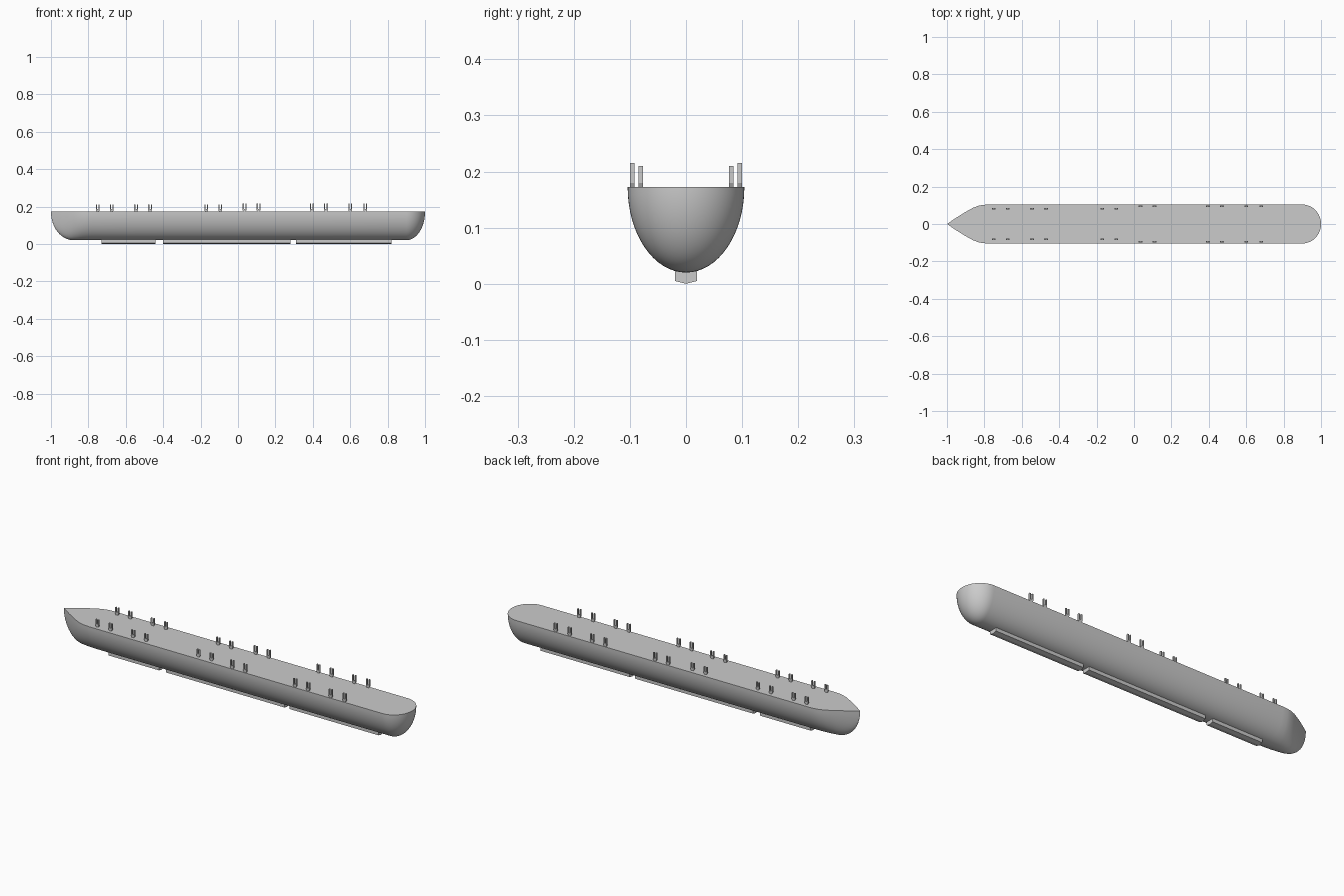
import bpy, bmesh, math

if "Cube" in bpy.data.objects:
    bpy.data.objects.remove(bpy.data.objects["Cube"])

grey = bpy.data.materials.new("light_grey")
grey.diffuse_color = (0.6, 0.6, 0.6, 1)
grey.use_nodes = True
grey.node_tree.nodes["Principled BSDF"].inputs["Base Color"].default_value = grey.diffuse_color


def finish(bm, name, angle=None):
    """Turn a bmesh into a named object."""
    bmesh.ops.recalc_face_normals(bm, faces=bm.faces[:])
    mesh = bpy.data.meshes.new(name)
    bm.to_mesh(mesh)
    bm.free()
    mesh.materials.append(grey)
    ob = bpy.data.objects.new(name, mesh)
    bpy.context.collection.objects.link(ob)
    if angle:
        bpy.ops.object.select_all(action='DESELECT')
        ob.select_set(True)
        bpy.context.view_layer.objects.active = ob
        bpy.ops.object.shade_smooth_by_angle(angle=math.radians(angle))
    return ob


def prism(name, outline, offset):
    """Extrude a closed outline of 3D points along an offset."""
    bm = bmesh.new()
    face = bm.faces.new([bm.verts.new(p) for p in outline])
    ext = bmesh.ops.extrude_face_region(bm, geom=[face])
    verts = [g for g in ext["geom"] if isinstance(g, bmesh.types.BMVert)]
    bmesh.ops.translate(bm, verts=verts, vec=offset)
    return finish(bm, name)


# Hull: half-ellipse sections lofted from pointed bow to round stern
DECK, DEPTH, HALF = 0.172, 0.152, 0.104
bow = [(-1, 0), (-0.95, 0.034), (-0.9, 0.065), (-0.86, 0.087),
       (-0.83, 0.098), (-0.81, 0.102), (-0.78, HALF)]


def bow_width(x):
    for (x0, w0), (x1, w1) in zip(bow, bow[1:]):
        if x <= x1:
            return w0 + (w1 - w0) * (x - x0) / (x1 - x0)
    return HALF


stations = []
for i in range(15):
    a = math.pi / 2 * i / 14
    x = -1 + 0.12 * (1 - math.cos(a))
    stations.append((x, bow_width(x), DEPTH * math.sin(a)))
for x in (-0.86, -0.845, -0.83, -0.81, -0.78, -0.4, 0, 0.45):
    stations.append((x, bow_width(x), DEPTH))
for i in range(17):
    b = math.pi / 2 * i / 16
    stations.append((0.9 + 0.1 * math.sin(b), HALF * math.cos(b), DEPTH * math.cos(b)))

bm = bmesh.new()
N = 32
rings = []
for x, w, d in stations:
    rings.append([bm.verts.new((x, -w * math.cos(math.pi * j / N),
                                DECK - d * math.sin(math.pi * j / N))) for j in range(N + 1)])
for r0, r1 in zip(rings, rings[1:]):
    for j in range(N + 1):
        k = (j + 1) % (N + 1)      # the last quad closes the deck
        bm.faces.new((r0[j], r1[j], r1[k], r0[k]))
bmesh.ops.remove_doubles(bm, verts=bm.verts[:], dist=1e-5)
finish(bm, "hull", 35)

# Keel strips with a shallow V bottom
for name, x0, x1 in (("front_keel", -0.73, -0.44), ("middle_keel", -0.40, 0.28),
                     ("rear_keel", 0.31, 0.82)):
    section = [(-0.02, 0.03), (-0.02, 0.005), (0, 0), (0.02, 0.005), (0.02, 0.03)]
    prism(name, [(x0, y, z) for y, z in section], (x1 - x0, 0, 0))

# Forked mooring posts along both deck edges: (x, y, top)
posts = [(x, 0.081, 0.21) for x in (-0.75, -0.675, -0.545, -0.47, -0.17, -0.095)]
posts += [(x, 0.096, 0.215) for x in (0.035, 0.11, 0.395, 0.47, 0.6, 0.68)]
half = [(0.004, 0.168), (0.010, 0.180), (0.010, None), (0.004, None), (0.004, 0.186)]
for i, (x, y, top) in enumerate(posts):
    right = [(px, top if pz is None else pz) for px, pz in half]
    fork = right + [(-px, pz) for px, pz in reversed(right)]
    for side, s in (("left", 1), ("right", -1)):
        prism(f"mooring_post_{side}_{i + 1}",
              [(x + px, s * y - 0.004, z) for px, z in fork], (0, 0.008, 0))
